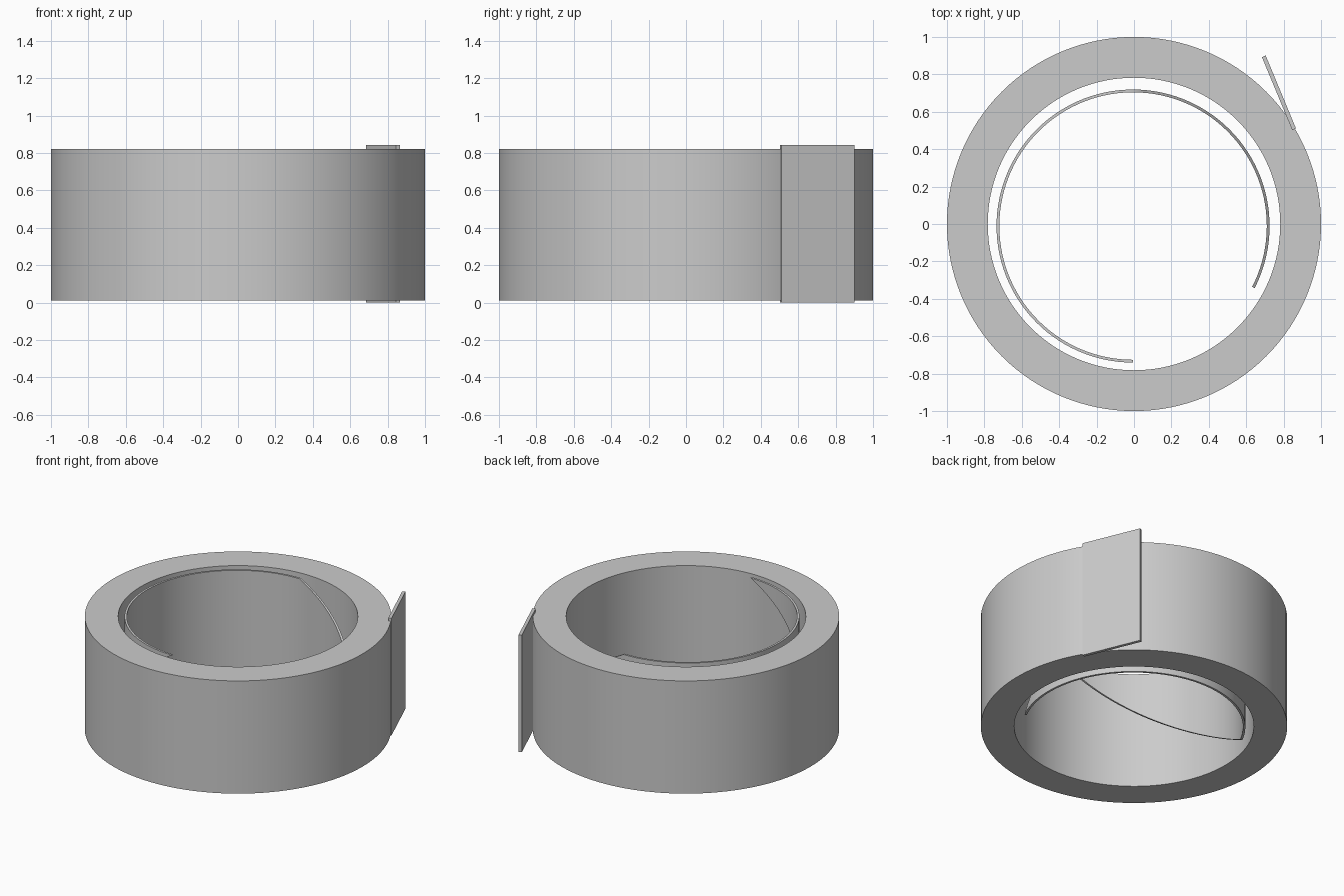
import bpy, bmesh, math

if "Cube" in bpy.data.objects:
    bpy.data.objects.remove(bpy.data.objects["Cube"])

grey = bpy.data.materials.new("light_grey")
grey.diffuse_color = (0.6, 0.6, 0.6, 1)
grey.use_nodes = True
grey.node_tree.nodes["Principled BSDF"].inputs["Base Color"].default_value = grey.diffuse_color

Z0, Z1 = 0.01, 0.822      # bottom and top of the roll


def finish(name, bm, smooth=True):
    bmesh.ops.recalc_face_normals(bm, faces=bm.faces)
    mesh = bpy.data.meshes.new(name)
    bm.to_mesh(mesh)
    bm.free()
    mesh.materials.append(grey)
    ob = bpy.data.objects.new(name, mesh)
    bpy.context.collection.objects.link(ob)
    bpy.ops.object.select_all(action='DESELECT')
    ob.select_set(True)
    bpy.context.view_layer.objects.active = ob
    if smooth:
        bpy.ops.object.shade_smooth_by_angle(angle=math.radians(30))
    return ob


# Tape roll: rectangular section swept round the vertical axis
bm = bmesh.new()
section = [(0.782, Z0), (1.0, Z0), (1.0, Z1), (0.782, Z1)]
verts = [bm.verts.new((r, 0, z)) for r, z in section]
edges = [bm.edges.new((verts[i], verts[(i + 1) % 4])) for i in range(4)]
bmesh.ops.spin(bm, geom=verts + edges, cent=(0, 0, 0), axis=(0, 0, 1),
               angle=math.tau, steps=128, use_merge=True)
bmesh.ops.remove_doubles(bm, verts=bm.verts, dist=1e-4)
finish("tape_roll", bm)

# Inner core: slanted strip curled into an open loop, with pointed ends
bm = bmesh.new()
COLS, ROWS, R, T = 60, 39, 0.7225, 0.015
SWEEP, SLANT, START = 180, 117, 270


def core_point(i, j, r):
    v = j / ROWS
    a = math.radians(START - SWEEP * i / COLS - SLANT * (1 - v))
    return (-0.005 + r * math.cos(a), -0.011 + r * math.sin(a), Z0 + (Z1 - Z0) * v)


inner, outer = [[[bm.verts.new(core_point(i, j, r)) for j in range(ROWS + 1)]
                 for i in range(COLS + 1)] for r in (R - T / 2, R + T / 2)]
for g in (inner, outer):
    for i in range(COLS):
        for j in range(ROWS):
            bm.faces.new((g[i][j], g[i + 1][j], g[i + 1][j + 1], g[i][j + 1]))
for j in (0, ROWS):                       # bottom and top rims
    for i in range(COLS):
        bm.faces.new((inner[i][j], inner[i + 1][j], outer[i + 1][j], outer[i][j]))
for i in (0, COLS):                       # slanted ends
    for j in range(ROWS):
        bm.faces.new((inner[i][j], inner[i][j + 1], outer[i][j + 1], outer[i][j]))
finish("inner_core", bm)

# Loose tape end: thin flat plate leaving the roll
bm = bmesh.new()
plan = [(0.684, 0.892), (0.846, 0.502), (0.866, 0.511), (0.704, 0.901)]
base = bm.faces.new([bm.verts.new((x, y, 0)) for x, y in plan])
top = bmesh.ops.extrude_face_region(bm, geom=[base])["geom"]
bmesh.ops.translate(bm, vec=(0, 0, 0.843),
                    verts=[g for g in top if isinstance(g, bmesh.types.BMVert)])
finish("tape_end", bm, smooth=False)
